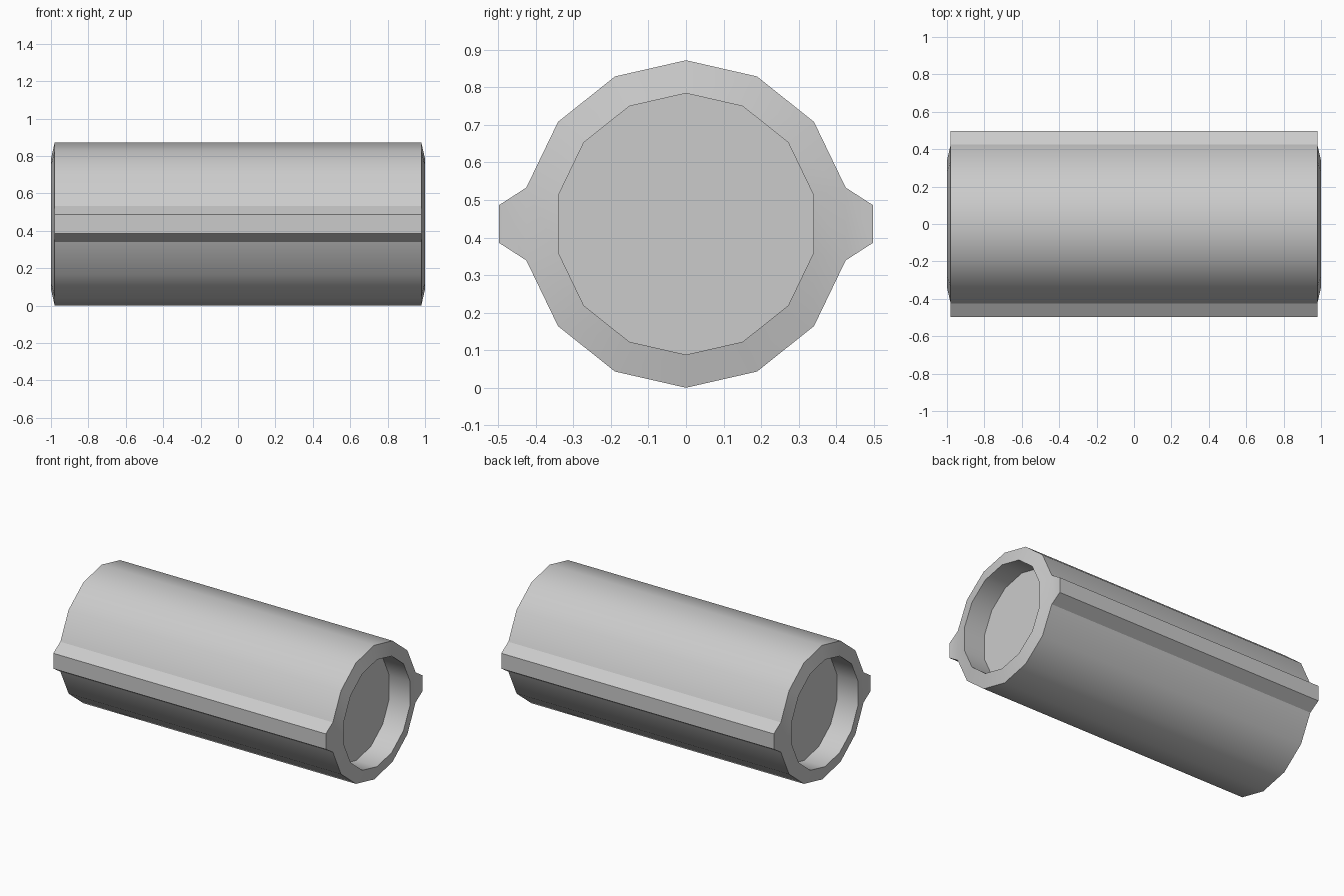
import bpy, bmesh
from math import sin, cos, pi, radians

cube = bpy.data.objects.get("Cube")
if cube:
    bpy.data.objects.remove(cube, do_unlink=True)

SIDES = 14
OUTER, INNER = 0.436, 0.348      # radii of the barrel and of the end recess
RIM_OUT, RIM_IN = 0.98, 1.0      # rim slopes outward towards the recess
FLOOR = 0.85                     # recess floor position
RIDGE_Y, RIDGE_HALF = 0.498, 0.05

grey = bpy.data.materials.new("grey plastic")
grey.use_nodes = True
colour = (0.6, 0.6, 0.6, 1)
grey.diffuse_color = colour
grey.node_tree.nodes["Principled BSDF"].inputs["Base Color"].default_value = colour

bm = bmesh.new()


def ring(radius, x):
    """Loop of vertices around the long axis, starting at the top."""
    return [bm.verts.new((x, radius * sin(2 * pi * k / SIDES),
                          OUTER + radius * cos(2 * pi * k / SIDES)))
            for k in range(SIDES)]


def bridge(a, b):
    for k in range(len(a)):
        n = (k + 1) % len(a)
        bm.faces.new((a[k], a[n], b[n], b[k]))


# Ends: recess floor, recess wall, sloping rim, ridge ends
profiles = []
for side in (-1, 1):
    floor = ring(INNER, side * FLOOR)
    lip = ring(INNER, side * RIM_IN)
    edge = ring(OUTER, side * RIM_OUT)
    bm.faces.new(floor)
    bridge(floor, lip)
    bridge(lip, edge)
    profile = []
    for k, v in enumerate(edge):
        profile.append(v)
        if k in (3, 10):         # the two side facets carry a ridge
            y = RIDGE_Y if k == 3 else -RIDGE_Y
            dz = RIDGE_HALF if k == 3 else -RIDGE_HALF
            p = bm.verts.new((side * RIM_OUT, y, OUTER + dz))
            q = bm.verts.new((side * RIM_OUT, y, OUTER - dz))
            bm.faces.new((v, p, q, edge[k + 1]))
            profile += [p, q]
    profiles.append(profile)

# Barrel skin with both ridges
bridge(*profiles)
bmesh.ops.recalc_face_normals(bm, faces=bm.faces[:])

mesh = bpy.data.meshes.new("ridged_barrel")
bm.to_mesh(mesh)
bm.free()
mesh.materials.append(grey)
barrel = bpy.data.objects.new("ridged_barrel", mesh)
bpy.context.collection.objects.link(barrel)

bpy.ops.object.select_all(action="DESELECT")
barrel.select_set(True)
bpy.context.view_layer.objects.active = barrel
bpy.ops.object.shade_smooth_by_angle(angle=radians(30))
